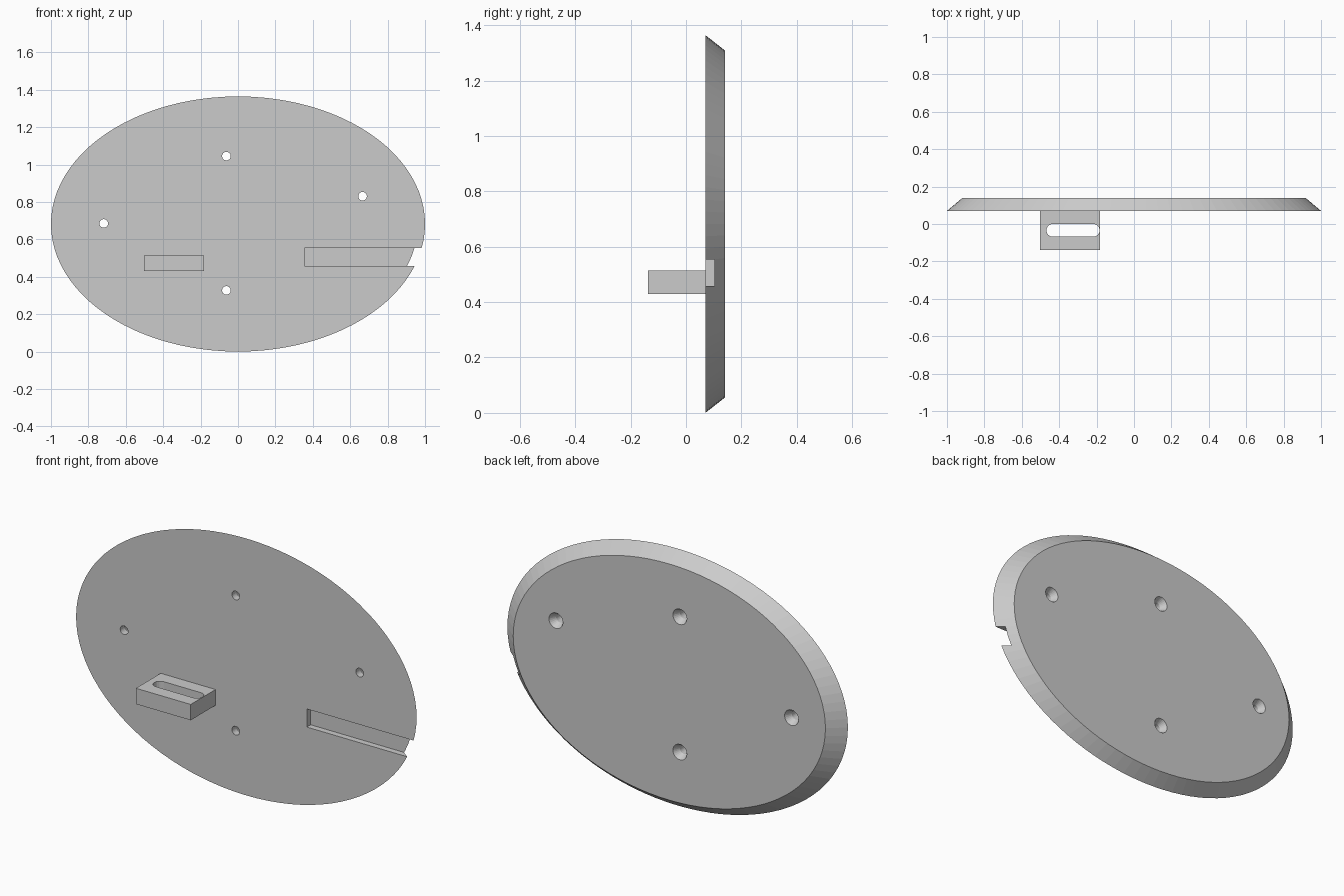
import bpy
import bmesh
from math import cos, sin, pi

old = bpy.data.objects.get("Cube")
if old:
    bpy.data.objects.remove(old, do_unlink=True)

# Single plain grey
GREY = (0.6, 0.6, 0.6)
grey = bpy.data.materials.new("plain grey")
grey.use_nodes = True
grey.diffuse_color = (*GREY, 1)
grey.node_tree.nodes["Principled BSDF"].inputs["Base Color"].default_value = (*GREY, 1)


def loft(name, rings):
    """Closed solid skinned through rings of equal point count."""
    bm = bmesh.new()
    loops = [[bm.verts.new(p) for p in ring] for ring in rings]
    n = len(loops[0])
    for a, b in zip(loops, loops[1:]):
        for i in range(n):
            j = (i + 1) % n
            bm.faces.new((a[i], a[j], b[j], b[i]))
    bm.faces.new(loops[0])
    bm.faces.new(loops[-1])
    bmesh.ops.recalc_face_normals(bm, faces=bm.faces[:])
    mesh = bpy.data.meshes.new(name)
    bm.to_mesh(mesh)
    bm.free()
    mesh.materials.append(grey)
    obj = bpy.data.objects.new(name, mesh)
    bpy.context.collection.objects.link(obj)
    return obj


def ellipse(x, y, z, rx, rz, n):
    return [(x + rx * cos(2 * pi * i / n), y, z + rz * sin(2 * pi * i / n)) for i in range(n)]


def box(name, x0, x1, y0, y1, z0, z1):
    return loft(name, [[(x0, y0, z), (x1, y0, z), (x1, y1, z), (x0, y1, z)] for z in (z0, z1)])


def cut(target, cutter):
    cutter.hide_render = True
    mod = target.modifiers.new("cut", "BOOLEAN")
    mod.operation = "DIFFERENCE"
    mod.solver = "EXACT"
    mod.object = cutter
    bpy.context.view_layer.objects.active = target
    bpy.ops.object.modifier_apply(modifier=mod.name)
    bpy.data.objects.remove(cutter, do_unlink=True)


# Oval plate, bevelled toward the back
FRONT, BACK, MID = 0.07, 0.14, 0.682
plate = loft("oval_plate", [
    ellipse(0, FRONT, MID, 1.0, 0.682, 96),
    ellipse(0, BACK, MID, 0.917, 0.627, 96),
])

# Groove running out through the left edge
cut(plate, box("groove_cutter", 0.355, 1.2, 0, 0.102, 0.458, 0.554))

# Screw holes, countersunk from the back
for x, z in ((-0.062, 1.045), (-0.062, 0.327), (-0.718, 0.685), (0.666, 0.83)):
    cut(plate, loft("hole_cutter", [
        ellipse(x, y, z, r, r, 24)
        for y, r in ((0, 0.023), (0.105, 0.023), (BACK, 0.041), (0.16, 0.051))
    ]))

# Bracket block on the front with a rounded vertical slot
bracket = box("bracket", -0.503, -0.181, -0.138, FRONT, 0.43, 0.514)
R, YC, N = 0.034, -0.034, 12
slot = [(-0.218 + R * cos(a), YC + R * sin(a)) for a in (pi * i / N - pi / 2 for i in range(N + 1))]
slot += [(-0.434 - R * cos(a), YC - R * sin(a)) for a in (pi * i / N - pi / 2 for i in range(N + 1))]
cut(bracket, loft("slot_cutter", [[(x, y, z) for x, y in slot] for z in (0.3, 0.6)]))
